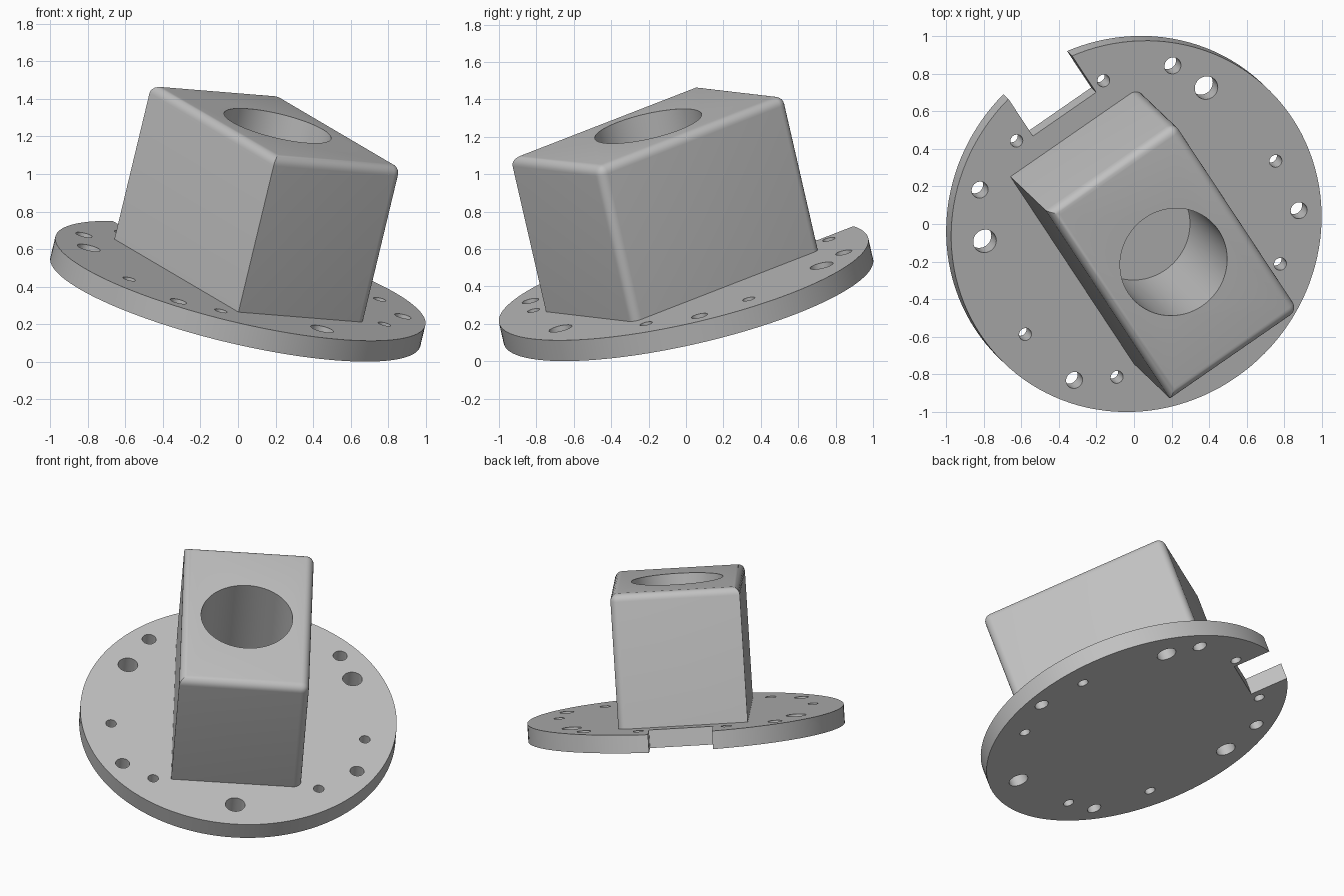
import bpy, bmesh
from math import radians, cos, sin
from mathutils import Matrix, Vector

cube = bpy.data.objects.get("Cube")
if cube:
    bpy.data.objects.remove(cube, do_unlink=True)

R, T = 1.013, 0.117              # flange radius and thickness
W, L, H = 0.83, 1.26, 0.87       # housing width, length, height
BORE = 0.293

# Tilted frame: origin in the middle of the flange underside
n = Vector((0.228, -0.218, 0.949)).normalized()
u = Vector((0.818, 0.571, -0.079))
u = (u - n * u.dot(n)).normalized()
v = n.cross(u)
frame = Matrix((u, v, n)).transposed().to_4x4()
frame.translation = (-0.014, 0.013, 0.32)

grey = bpy.data.materials.new("plain_grey")
grey.use_nodes = True
colour = (0.53, 0.53, 0.53, 1)
grey.diffuse_color = colour
grey.node_tree.nodes["Principled BSDF"].inputs["Base Color"].default_value = colour


def make_object(name, bm):
    mesh = bpy.data.meshes.new(name)
    bm.to_mesh(mesh)
    bm.free()
    mesh.materials.append(grey)
    obj = bpy.data.objects.new(name, mesh)
    bpy.context.collection.objects.link(obj)
    return obj


def add_cylinder(bm, x, y, z0, z1, r, sides):
    bmesh.ops.create_cone(bm, cap_ends=True, segments=sides, radius1=r, radius2=r,
                          depth=z1 - z0, matrix=Matrix.Translation((x, y, (z0 + z1) / 2)))


def add_box(bm, x, y, z, sx, sy, sz):
    bmesh.ops.create_cube(bm, size=1, matrix=Matrix.Translation((x, y, z)) @ Matrix.Diagonal((sx, sy, sz, 1)))


def cut_and_place(obj, cutter_bm):
    cutter = make_object("cutter", cutter_bm)
    cutter.hide_render = True
    mod = obj.modifiers.new("cut", "BOOLEAN")
    mod.operation, mod.solver, mod.object = "DIFFERENCE", "EXACT", cutter
    bpy.ops.object.select_all(action="DESELECT")
    bpy.context.view_layer.objects.active = obj
    obj.select_set(True)
    bpy.ops.object.modifier_apply(modifier=mod.name)
    bpy.data.objects.remove(cutter, do_unlink=True)
    obj.data.transform(frame)
    bpy.ops.object.shade_smooth_by_angle(angle=radians(30))


# Round flange
bm = bmesh.new()
add_cylinder(bm, 0, 0, 0, T, R, 128)
flange = make_object("flange", bm)

# Rim notch and three sizes of bolt holes
cut = bmesh.new()
add_box(cut, 0.01, 0.745 + 0.25, T / 2, 0.41, 0.5, 0.4)
hole_sets = [
    (0.83, 0.063, (30, 150, 270)),
    (0.89, 0.045, (44.5, 131.5, 215, 330)),
    (0.825, 0.034, (70, 110, 190, 230, 310, 350)),
]
for dist, r, angles in hole_sets:
    for a in map(radians, angles):
        add_cylinder(cut, dist * cos(a), dist * sin(a), -0.1, T + 0.1, r, 32)
cut_and_place(flange, cut)

# Housing block, rounded on the top and on the two +x uprights
bm = bmesh.new()
sink = 0.03
add_box(bm, 0, 0, T + (H - sink) / 2, W, L, H + sink)
top = max(p.co.z for p in bm.verts)
rounded = [e for e in bm.edges
           if all(p.co.z > top - 0.01 for p in e.verts)
           or (all(p.co.x > 0 for p in e.verts) and abs(e.verts[0].co.z - e.verts[1].co.z) > 0.1)]
bmesh.ops.bevel(bm, geom=rounded, offset=0.05, segments=6, profile=0.5, affect="EDGES")
housing = make_object("housing", bm)

# Bore down to the flange face
cut = bmesh.new()
add_cylinder(cut, 0, 0, 0, T + H + 0.2, BORE, 96)
cut_and_place(housing, cut)
